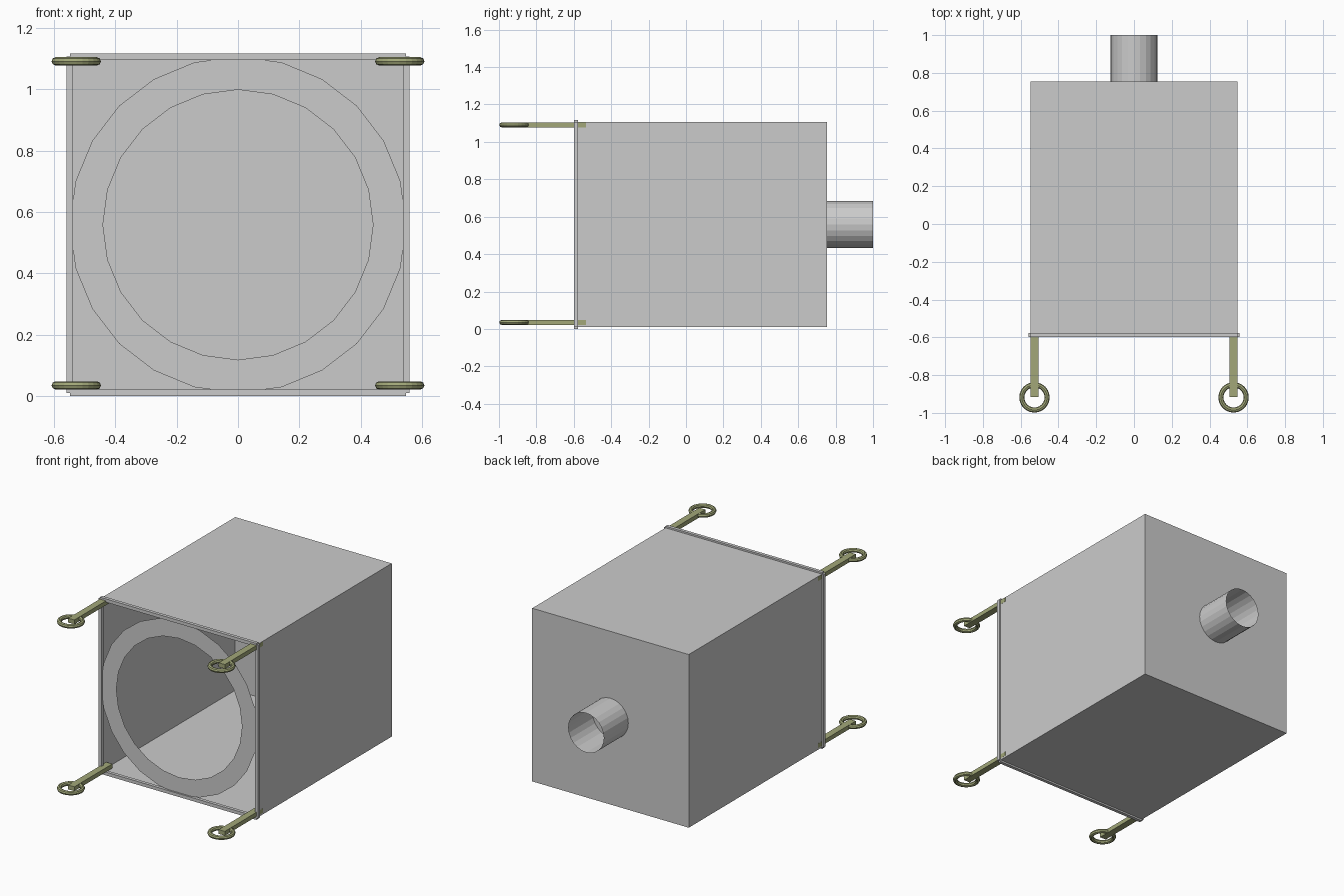
import bpy, bmesh, math
from mathutils import Matrix, Vector

if "Cube" in bpy.data.objects:
    bpy.data.objects.remove(bpy.data.objects["Cube"])

H = 0.548          # half width of the square housing
T = 0.0105         # half thickness of the front trim
ZC = H + T         # centre height
FRONT, BACK = -0.588, 0.755

olive = bpy.data.materials.new("olive")
olive.diffuse_color = (0.36, 0.39, 0.19, 1)
olive.use_nodes = True
olive.node_tree.nodes["Principled BSDF"].inputs["Base Color"].default_value = olive.diffuse_color


def finish(name, bm, mat=None):
    me = bpy.data.meshes.new(name)
    bm.to_mesh(me)
    bm.free()
    ob = bpy.data.objects.new(name, me)
    bpy.context.collection.objects.link(ob)
    if mat:
        me.materials.append(mat)
    return ob


def box(name, lo, hi, mat=None, open_front=False):
    lo, hi = Vector(lo), Vector(hi)
    bm = bmesh.new()
    m = Matrix.Translation((lo + hi) / 2) @ Matrix.Diagonal((*(hi - lo), 1))
    bmesh.ops.create_cube(bm, size=1, matrix=m)
    if open_front:
        bm.normal_update()
        bmesh.ops.delete(bm, geom=[f for f in bm.faces if f.normal.y < -0.9], context='FACES')
    return finish(name, bm, mat)


def loft(name, a, b, n=24):
    """Band between two circles, each given as (radius, y), around the y axis."""
    bm = bmesh.new()
    rings = [[bm.verts.new((r * math.sin(2 * math.pi * i / n), y,
                            ZC + r * math.cos(2 * math.pi * i / n))) for i in range(n)]
             for r, y in (a, b)]
    for i in range(n):
        j = (i + 1) % n
        bm.faces.new((rings[0][i], rings[0][j], rings[1][j], rings[1][i]))
    return finish(name, bm)


# Housing, open at the front
box("housing", (-H, FRONT, ZC - H), (H, BACK, ZC + H), open_front=True)

# Trim strips around the opening
y0, y1 = FRONT - T, FRONT + T
for s, label in ((-1, "left"), (1, "right")):
    box(f"trim_{label}", (s * H - T, y0, ZC - H), (s * H + T, y1, ZC + H))
for s, label in ((-1, "bottom"), (1, "top")):
    box(f"trim_{label}", (-H, y0, ZC + s * H - T), (H, y1, ZC + s * H + T))

# Flat front ring and rear pipe
loft("front_ring", (0.548, FRONT), (0.44, FRONT))
loft("rear_pipe", (0.125, BACK), (0.125, 1.0))

# Four mounting rods with eyelets
for x, side in ((-0.527, "left"), (0.527, "right")):
    for z, level in ((0.035, "lower"), (1.091, "upper")):
        box(f"rod_{level}_{side}", (x - 0.0215, -0.915, z - 0.0135),
            (x + 0.0215, -0.535, z + 0.0135), olive)
        bpy.ops.mesh.primitive_torus_add(major_radius=0.067, minor_radius=0.0135,
                                         major_segments=24, minor_segments=8,
                                         location=(x, -0.918, z))
        eye = bpy.context.object
        eye.name = f"eyelet_{level}_{side}"
        eye.data.materials.append(olive)
